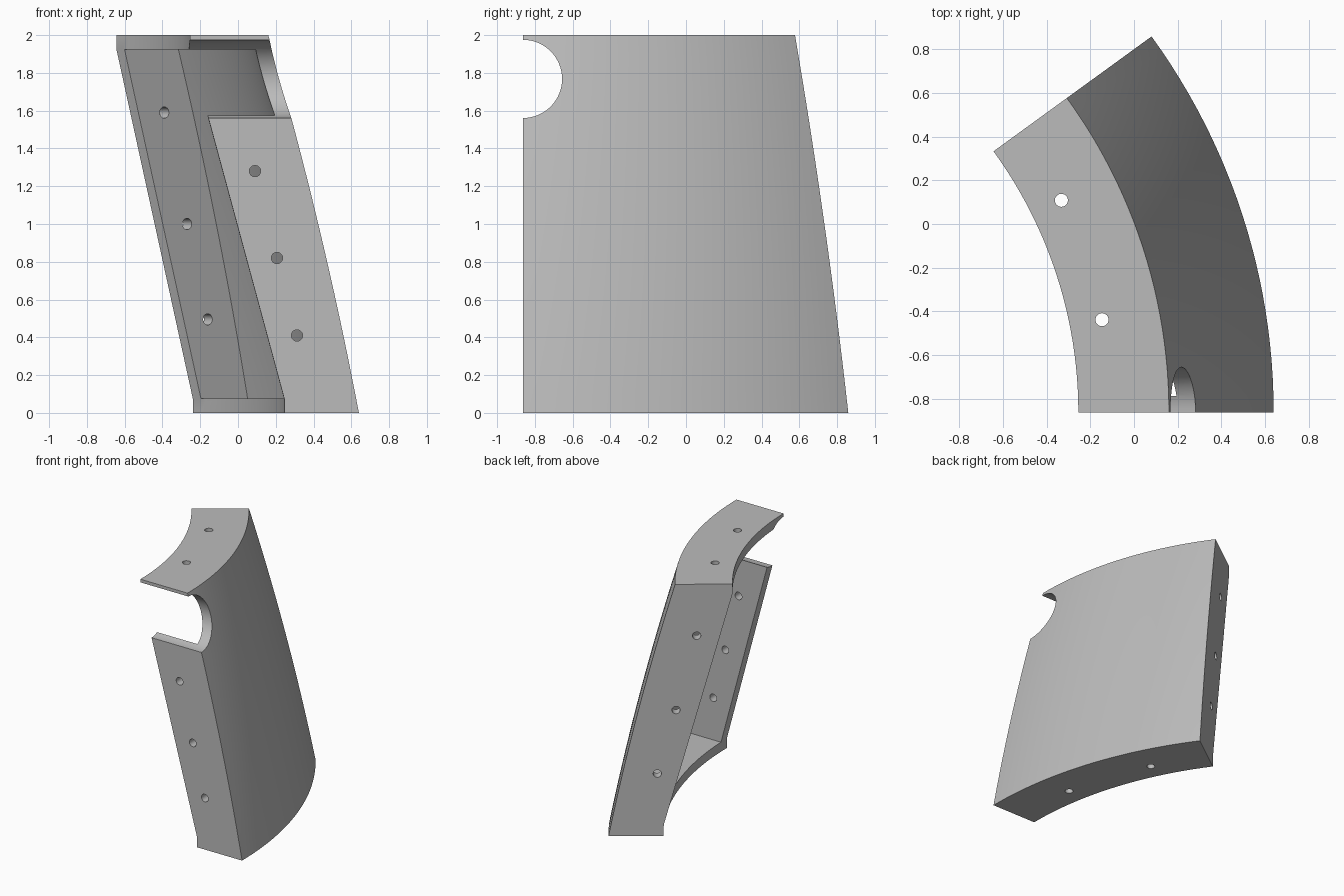
import bpy, bmesh, math
from mathutils import Matrix, Vector

cube = bpy.data.objects.get("Cube")
if cube:
    bpy.data.objects.remove(cube, do_unlink=True)

CX, CY = -2.29, -0.863        # axis of revolution
SWEEP = math.radians(36)
T = 0.075                     # plate thickness
H = 2.0
STEPS = 24

grey = bpy.data.materials.new("plain grey")
grey.use_nodes = True
grey.diffuse_color = (0.5, 0.5, 0.5, 1)
grey.node_tree.nodes["Principled BSDF"].inputs["Base Color"].default_value = (0.5, 0.5, 0.5, 1)


def make_object(name, bm):
    bmesh.ops.recalc_face_normals(bm, faces=bm.faces[:])
    mesh = bpy.data.meshes.new(name)
    bm.to_mesh(mesh)
    bm.free()
    mesh.materials.append(grey)
    obj = bpy.data.objects.new(name, mesh)
    bpy.context.collection.objects.link(obj)
    return obj


def polar(r, angle, z):
    return Vector((CX + r * math.cos(angle), CY + r * math.sin(angle), z))


def outer_radius(z):
    return 2.93 - 0.19 * z - 0.025 * z * z


def swept_solid(name, profile, inset=0.0):
    """Sweep a closed (radius, z) profile; inset keeps end walls of even thickness."""
    bm = bmesh.new()
    rings = []
    for i in range(STEPS + 1):
        ring = []
        for r, z in profile:
            margin = math.asin(inset / r)
            angle = margin + (SWEEP - 2 * margin) * i / STEPS
            ring.append(bm.verts.new(polar(r, angle, z)))
        rings.append(ring)
    n = len(profile)
    for a, b in zip(rings, rings[1:]):
        for j in range(n):
            k = (j + 1) % n
            bm.faces.new((a[j], a[k], b[k], b[j]))
    bm.faces.new(rings[0])
    bm.faces.new(rings[-1])
    return make_object(name, bm)


def add_cylinder(bm, centre, axis, radius, depth, sides):
    turn = Vector((0, 0, 1)).rotation_difference(Vector(axis)).to_matrix().to_4x4()
    bmesh.ops.create_cone(bm, cap_ends=True, segments=sides, radius1=radius, radius2=radius,
                          depth=depth, matrix=Matrix.Translation(centre) @ turn)


def levels(low, high, count=16):
    return [low + (high - low) * i / count for i in range(count + 1)]


# Curved outer block with a slanted inner side
outline = [(outer_radius(z), z) for z in levels(0, H)]
outline += [(2.035, H), (2.035, H - T), (2.535, T), (2.535, 0)]
panel = swept_solid("curved_panel", outline)

# Hollow that leaves the wall, two end flanges and two plates
hollow = [(outer_radius(z) - T - 0.005 * z, z) for z in levels(T, H - T)]
hollow += [(1.8, H - T), (1.8, T)]
cavity = swept_solid("cavity_cutter", hollow, T)

# Round notch in the front edge
bm = bmesh.new()
add_cylinder(bm, (0, CY, 1.768), (1, 0, 0), 0.207, 3, 64)
notch = make_object("notch_cutter", bm)

# Bolt holes in flanges and plates
bm = bmesh.new()
for r, z in ((2.38, 1.28), (2.496, 0.82), (2.602, 0.41)):
    add_cylinder(bm, polar(r, 0, z) + Vector((0, T / 2, 0)), (0, 1, 0), 0.03, 2 * T, 24)
normal = Vector((-math.sin(SWEEP), math.cos(SWEEP), 0))
for r, z in ((2.294, 1.59), (2.443, 1.0), (2.578, 0.495)):
    add_cylinder(bm, polar(r, SWEEP, z) - normal * T / 2, normal, 0.03, 2 * T, 24)
for degrees in (11.2, 26.4):
    for r, z in ((2.185, H - T / 2), (2.685, T / 2)):
        add_cylinder(bm, polar(r, math.radians(degrees), z), (0, 0, 1), 0.03, 2 * T, 24)
holes = make_object("bolt_hole_cutter", bm)

# Cut and shade
bpy.ops.object.select_all(action="DESELECT")
panel.select_set(True)
bpy.context.view_layer.objects.active = panel
for cutter in (cavity, notch, holes):
    cutter.hide_render = True
    mod = panel.modifiers.new(cutter.name, "BOOLEAN")
    mod.operation = "DIFFERENCE"
    mod.solver = "EXACT"
    mod.object = cutter
    bpy.ops.object.modifier_apply(modifier=mod.name)
    bpy.data.objects.remove(cutter, do_unlink=True)
bpy.ops.object.shade_smooth_by_angle(angle=math.radians(30))
